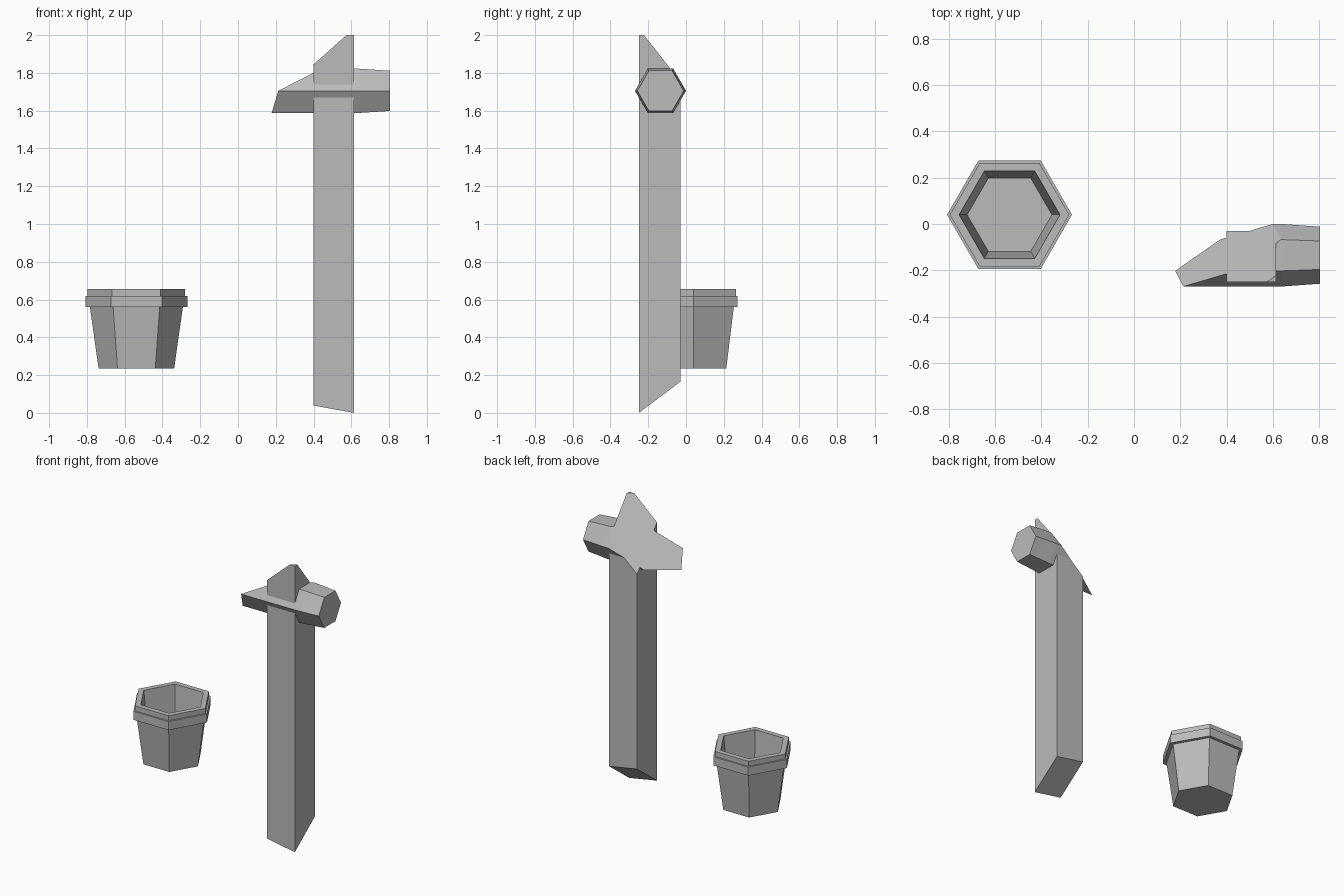
import bpy, bmesh
from math import cos, sin, tau
from mathutils import Vector

cube = bpy.data.objects.get("Cube")
if cube:
    bpy.data.objects.remove(cube, do_unlink=True)

grey = bpy.data.materials.new("plain grey")
grey.use_nodes = True
grey.diffuse_color = (0.5, 0.5, 0.5, 1)
grey.node_tree.nodes["Principled BSDF"].inputs["Base Color"].default_value = (0.5, 0.5, 0.5, 1)


def hex_rings(bm, rings, point):
    """Loft six-sided rings of (position, radius) and close both ends."""
    loops = [[bm.verts.new(point(p, r * cos(i * tau / 6), r * sin(i * tau / 6)))
              for i in range(6)] for p, r in rings]
    for a, b in zip(loops, loops[1:]):
        for i in range(6):
            j = (i + 1) % 6
            bm.faces.new((a[i], a[j], b[j], b[i]))
    bm.faces.new(loops[0][::-1])
    bm.faces.new(loops[-1])


def slice_off(bm, co, normal):
    """Remove everything on the normal's side and cap the cut."""
    geom = bm.verts[:] + bm.edges[:] + bm.faces[:]
    bmesh.ops.bisect_plane(bm, geom=geom, plane_co=co, plane_no=normal, clear_outer=True)
    bmesh.ops.holes_fill(bm, edges=[e for e in bm.edges if e.is_boundary], sides=0)


def finish(bm, name):
    bmesh.ops.recalc_face_normals(bm, faces=bm.faces)
    mesh = bpy.data.meshes.new(name)
    bm.to_mesh(mesh)
    bm.free()
    mesh.materials.append(grey)
    obj = bpy.data.objects.new(name, mesh)
    bpy.context.collection.objects.link(obj)


# One slanted plane trims both the post and the crossbar
trim_co, trim_normal = Vector((0.575, -0.25, 2)), Vector((-0.886, 1.27, 1))

# Square post with slanted foot and flat-tipped slanted top
bm = bmesh.new()
bmesh.ops.create_cube(bm, size=1)
for v in bm.verts:
    v.co = Vector((0.507 + v.co.x * 0.215, -0.14 + v.co.y * 0.22, 1.1 + v.co.z * 2.4))
slice_off(bm, trim_co, trim_normal)
slice_off(bm, Vector((0, 0, 2)), Vector((0, 0, 1)))
slice_off(bm, Vector((0.615, -0.25, 0)), Vector((-0.18, 0.75, -1)))
finish(bm, "post")

# Six-sided crossbar, narrowing slightly at its free end
bm = bmesh.new()
hex_rings(bm, [(-0.1, 0.135), (0.64, 0.135), (0.805, 0.123)],
          lambda p, a, b: (p, -0.135 + a, 1.705 + b))
slice_off(bm, trim_co, trim_normal)
finish(bm, "crossbar")

# Hollow six-sided bucket: outside wall, band, rim, then inside wall to the floor
bm = bmesh.new()
hex_rings(bm, [(0.235, 0.2), (0.56, 0.246), (0.56, 0.27), (0.62, 0.27), (0.62, 0.258),
               (0.655, 0.258), (0.655, 0.218), (0.28, 0.183)],
          lambda p, a, b: (-0.538 + a, 0.04 + b, p))
finish(bm, "bucket")
